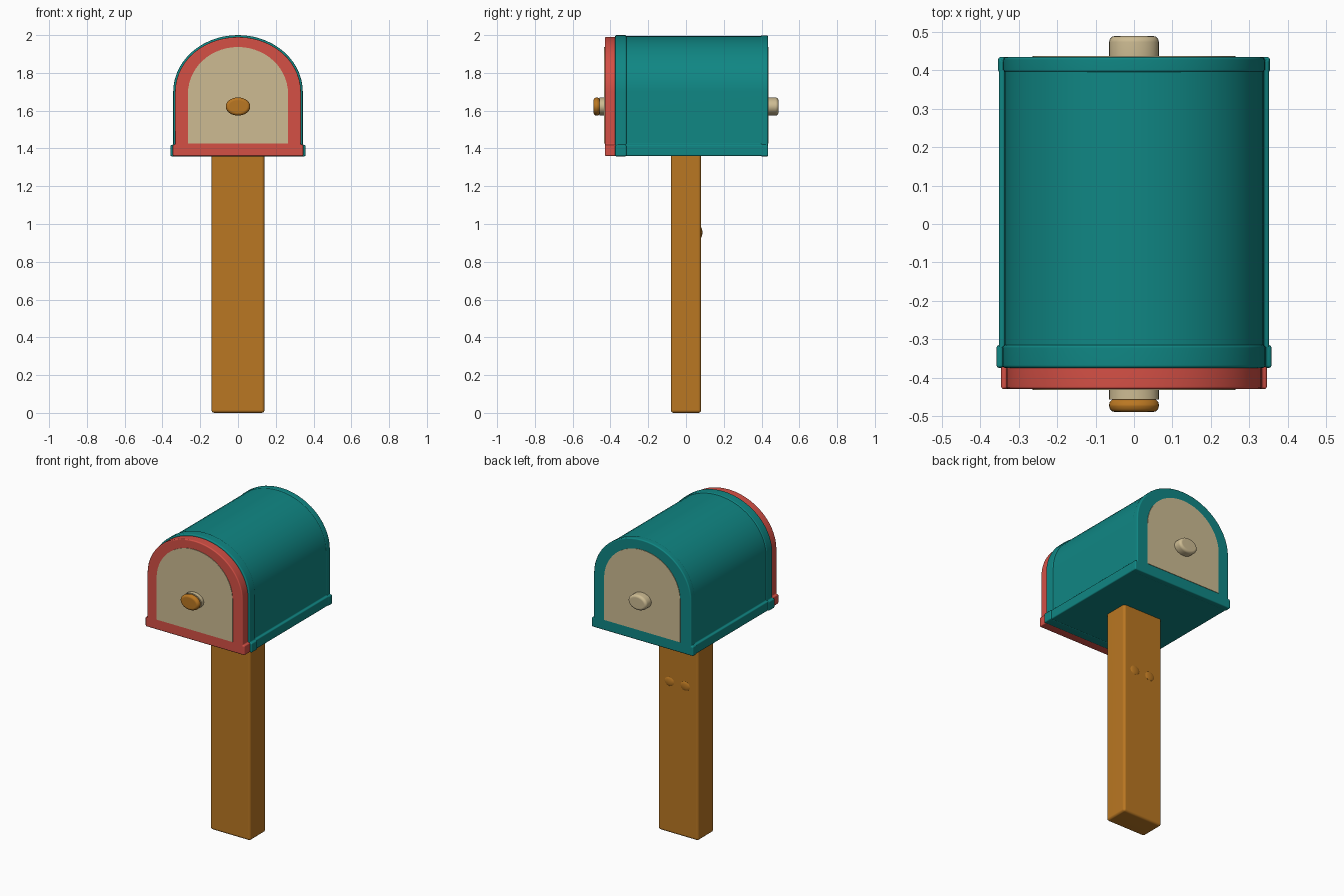
import bpy, bmesh, math

cube = bpy.data.objects.get("Cube")
if cube:
    bpy.data.objects.remove(cube, do_unlink=True)


def material(name, rgb):
    m = bpy.data.materials.new(name)
    m.use_nodes = True
    m.diffuse_color = (*rgb, 1)
    m.node_tree.nodes["Principled BSDF"].inputs["Base Color"].default_value = (*rgb, 1)
    return m


TEAL = material("teal", (0.005, 0.24, 0.23))
RED = material("red", (0.66, 0.08, 0.06))
CREAM = material("cream", (0.61, 0.5, 0.29))
WOOD = material("orange wood", (0.49, 0.185, 0.016))


def finish(name, bm, mat):
    bmesh.ops.recalc_face_normals(bm, faces=bm.faces)
    mesh = bpy.data.meshes.new(name)
    bm.to_mesh(mesh)
    bm.free()
    mesh.materials.append(mat)
    obj = bpy.data.objects.new(name, mesh)
    bpy.context.collection.objects.link(obj)
    bpy.ops.object.select_all(action="DESELECT")
    obj.select_set(True)
    bpy.context.view_layer.objects.active = obj
    bpy.ops.object.shade_smooth_by_angle(angle=math.radians(40))
    obj.modifiers.new("Flat caps", "WEIGHTED_NORMAL").keep_sharp = True
    return obj


def extrude(name, outline, y0, y1, mat, bevel=0.0):
    """Extrude an (x, z) outline along y and round its sharp edges."""
    bm = bmesh.new()
    face = bm.faces.new([bm.verts.new((x, y0, z)) for x, z in outline])
    moved = bmesh.ops.extrude_face_region(bm, geom=[face])["geom"]
    verts = [v for v in moved if isinstance(v, bmesh.types.BMVert)]
    bmesh.ops.translate(bm, verts=verts, vec=(0, y1 - y0, 0))
    bmesh.ops.recalc_face_normals(bm, faces=bm.faces)
    if bevel:
        sharp = [e for e in bm.edges if e.calc_face_angle(0) > math.radians(30)]
        bmesh.ops.bevel(bm, geom=sharp, offset=bevel, segments=3, profile=0.5,
                        affect="EDGES", clamp_overlap=True)
    return finish(name, bm, mat)


def arch(half, bottom, spring, top, flange=0.0, steps=28):
    """Arched outline, with an optional wider strip along the bottom."""
    pts = []
    for i in range(steps + 1):
        a = math.pi * i / steps
        pts.append((half * math.cos(a), spring + (top - spring) * math.sin(a)))
    if flange:
        lip = bottom + 0.06
        pts += [(-half, lip), (-half - flange, lip), (-half - flange, bottom),
                (half + flange, bottom), (half + flange, lip), (half, lip)]
    else:
        pts += [(-half, bottom), (half, bottom)]
    return pts


def ellipse(rx, rz, z, steps=28):
    return [(rx * math.cos(math.tau * i / steps), z + rz * math.sin(math.tau * i / steps))
            for i in range(steps)]


# Wooden post
post = [(-0.14, 0), (0.14, 0), (0.14, 1.38), (-0.14, 1.38)]
extrude("post", post, -0.08, 0.08, WOOD, 0.015)

# Two small knots on the back of the post
for side, x in (("left", 0.06), ("right", -0.05)):
    bm = bmesh.new()
    bmesh.ops.create_icosphere(bm, subdivisions=2, radius=1)
    bmesh.ops.scale(bm, verts=bm.verts, vec=(0.035, 0.009, 0.03))
    bmesh.ops.translate(bm, verts=bm.verts, vec=(x, 0.078, 0.955))
    finish("post_knot_" + side, bm, WOOD)

# Box shell with its slightly raised end rims
extrude("box_shell", arch(0.338, 1.36, 1.7, 1.995, 0.014), -0.37, 0.43, TEAL, 0.01)
extrude("front_rim", arch(0.343, 1.358, 1.7, 2.0, 0.015), -0.375, -0.315, TEAL, 0.012)
extrude("back_rim", arch(0.34, 1.358, 1.7, 1.998, 0.014), 0.395, 0.435, TEAL, 0.012)

# Red door frame
extrude("door_frame", arch(0.333, 1.36, 1.7, 1.99, 0.013), -0.43, -0.37, RED, 0.012)

# Inset-looking panels at both ends
panel = arch(0.265, 1.425, 1.69, 1.937)
extrude("door_panel", panel, -0.433, -0.425, CREAM)
extrude("back_panel", panel, 0.43, 0.438, CREAM)

# Knobs
knob = ellipse(0.065, 0.048, 1.622)
extrude("door_knob_stem", knob, -0.457, -0.42, CREAM)
extrude("door_knob", knob, -0.49, -0.455, WOOD, 0.016)
extrude("back_knob", knob, 0.42, 0.49, CREAM, 0.016)
